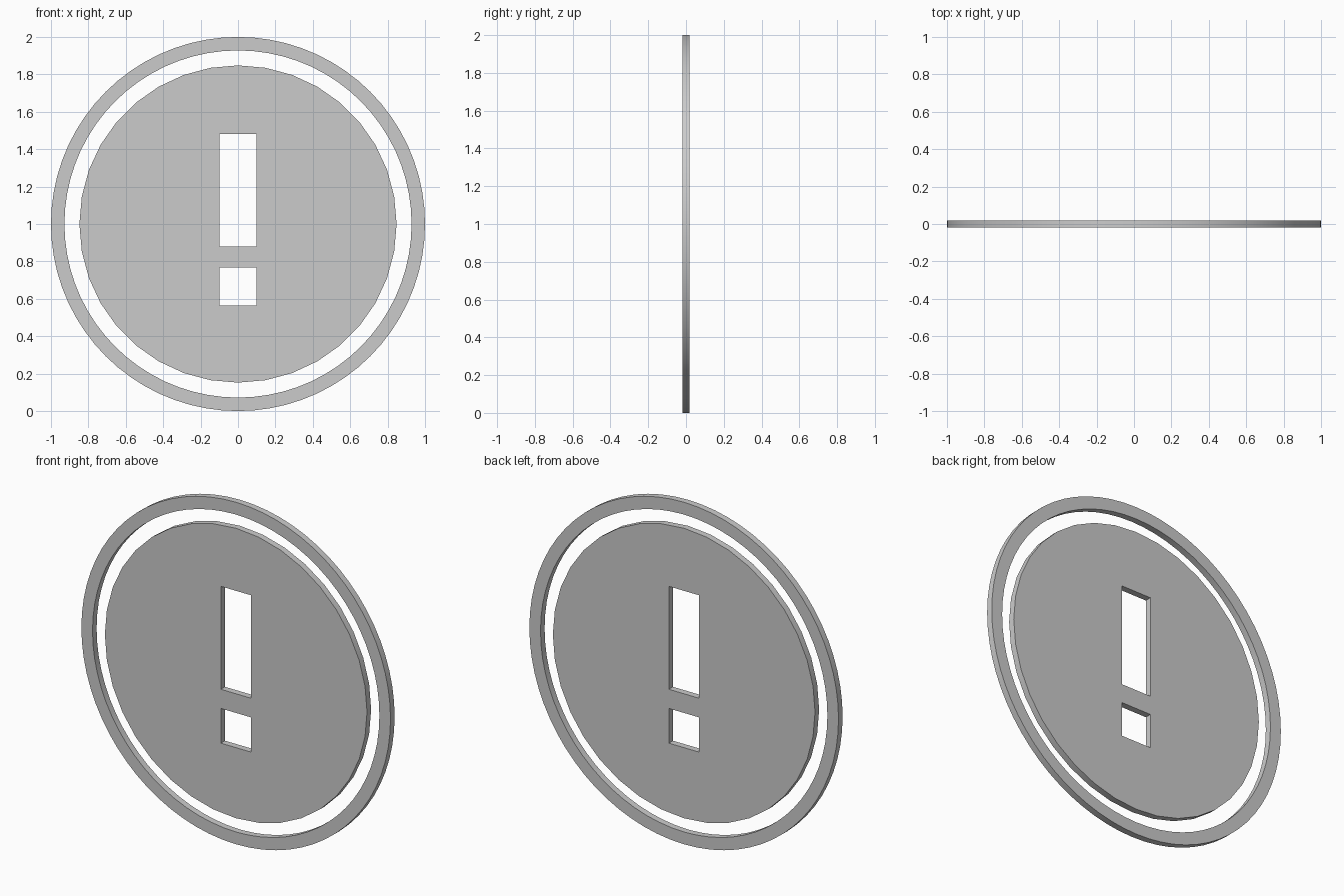
import bpy
from math import cos, sin, pi

if "Cube" in bpy.data.objects:
    bpy.data.objects.remove(bpy.data.objects["Cube"])

HALF_DEPTH = 0.019
CENTRE_Z = 1.0


def circle(radius, sides):
    return [(radius * cos(2 * pi * i / sides), CENTRE_Z + radius * sin(2 * pi * i / sides))
            for i in range(sides)]


def rectangle(x0, x1, z0, z1):
    return [(x0, z0), (x1, z0), (x1, z1), (x0, z1)]


def plate(name, outlines):
    """Filled, extruded profile standing upright; inner outlines become holes."""
    curve = bpy.data.curves.new(name, 'CURVE')
    curve.dimensions = '2D'
    curve.fill_mode = 'BOTH'
    curve.extrude = HALF_DEPTH
    for points in outlines:
        spline = curve.splines.new('POLY')
        spline.points.add(len(points) - 1)
        for p, (x, z) in zip(spline.points, points):
            p.co = (x, z, 0, 1)
        spline.use_cyclic_u = True
    obj = bpy.data.objects.new(name, curve)
    bpy.context.collection.objects.link(obj)
    obj.rotation_euler.x = pi / 2
    bpy.ops.object.select_all(action='DESELECT')
    obj.select_set(True)
    bpy.context.view_layer.objects.active = obj
    bpy.ops.object.convert(target='MESH')
    bpy.ops.object.transform_apply(location=False, rotation=True, scale=False)
    # Weld caps to the rim, then smooth only the round rims
    bpy.ops.object.mode_set(mode='EDIT')
    bpy.ops.mesh.select_all(action='SELECT')
    bpy.ops.mesh.remove_doubles(threshold=0.0001)
    bpy.ops.mesh.normals_make_consistent(inside=False)
    bpy.ops.object.mode_set(mode='OBJECT')
    bpy.ops.object.shade_smooth_by_angle()
    return bpy.context.object


# Thin outer ring
plate("outer_ring", [circle(1.0, 72), circle(0.928, 72)])

# Inner disc with a tall slot above a short one
plate("slotted_disc", [circle(0.848, 36),
                       rectangle(-0.098, 0.098, 0.88, 1.482),
                       rectangle(-0.098, 0.098, 0.565, 0.768)])
